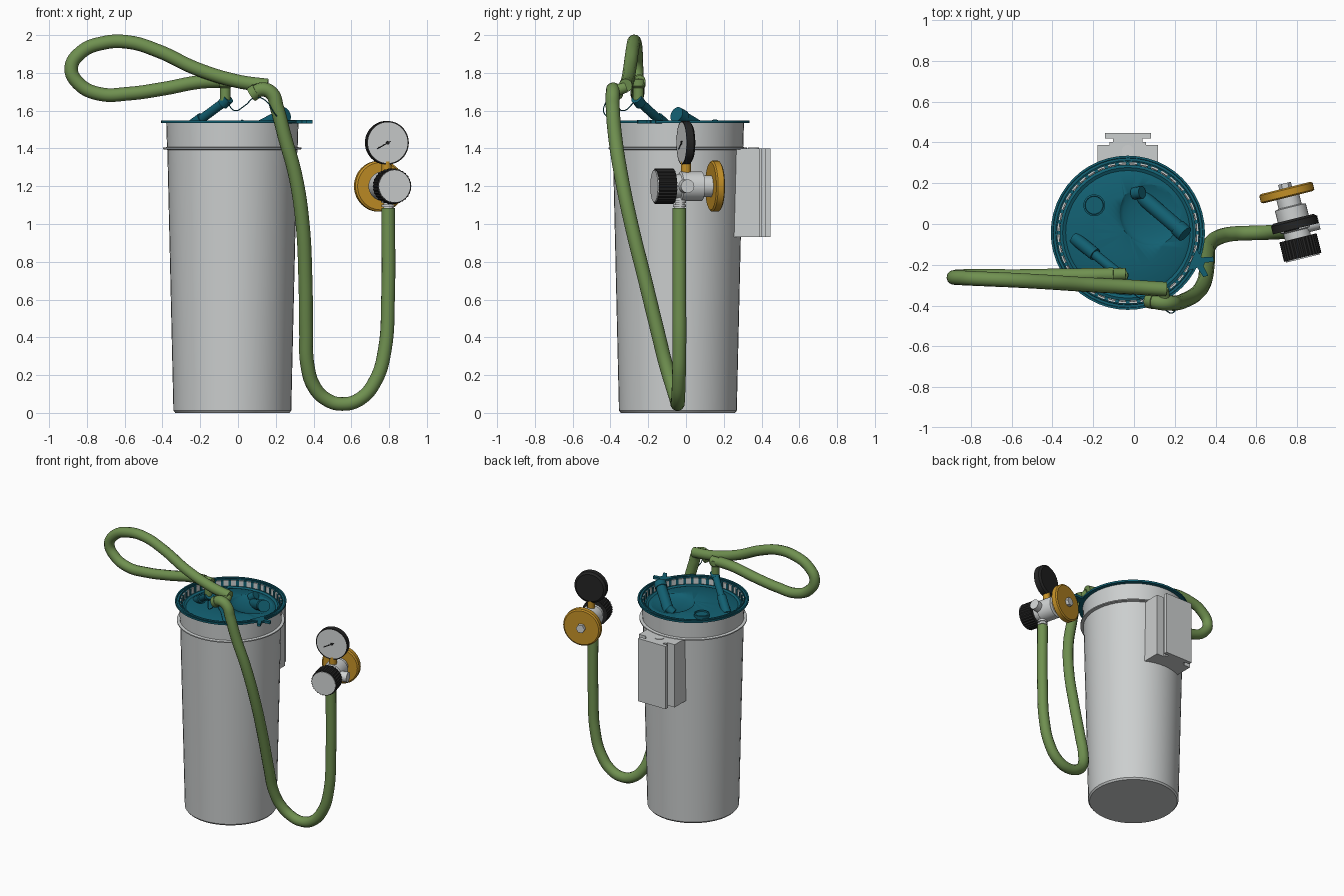
import bpy, bmesh, math
from mathutils import Vector

cube = bpy.data.objects.get("Cube")
if cube:
    bpy.data.objects.remove(cube, do_unlink=True)


def material(name, rgb):
    m = bpy.data.materials.new(name)
    m.use_nodes = True
    m.diffuse_color = (*rgb, 1)
    m.node_tree.nodes["Principled BSDF"].inputs["Base Color"].default_value = (*rgb, 1)
    return m


GREY = material("light grey plastic", (0.6, 0.62, 0.62))
STEEL = material("pale metal", (0.63, 0.65, 0.65))
TEAL = material("teal plastic", (0.006, 0.115, 0.165))
GREEN = material("green hose", (0.16, 0.28, 0.08))
GOLD = material("gold", (0.55, 0.28, 0.02))
BLACK = material("black rubber", (0.018, 0.018, 0.018))


def finish(name, bm, mat, smooth=True):
    bmesh.ops.remove_doubles(bm, verts=bm.verts, dist=1e-5)
    bmesh.ops.recalc_face_normals(bm, faces=bm.faces)
    me = bpy.data.meshes.new(name)
    bm.to_mesh(me)
    bm.free()
    ob = bpy.data.objects.new(name, me)
    bpy.context.collection.objects.link(ob)
    me.materials.append(mat)
    select(ob)
    if smooth:
        bpy.ops.object.shade_smooth_by_angle(angle=math.radians(35))
    return ob


def select(ob):
    bpy.ops.object.select_all(action='DESELECT')
    ob.select_set(True)
    bpy.context.view_layer.objects.active = ob


def lathe(name, profile, mat, origin=(0, 0, 0), axis=(0, 0, 1), seg=32, flute=1.0, closed=False):
    """Revolve (radius, height) points about an axis; flute shrinks every other column."""
    bm = bmesh.new()
    q = Vector(axis).to_track_quat('Z', 'Y')
    rings = []
    for r, h in profile:
        ring = []
        for i in range(seg):
            a = math.tau * i / seg
            rr = r * (flute if i % 2 else 1)
            ring.append(bm.verts.new(Vector(origin) + q @ Vector((rr * math.cos(a), rr * math.sin(a), h))))
        rings.append(ring)
    pairs = list(zip(rings, rings[1:]))
    if closed:
        pairs.append((rings[-1], rings[0]))
    for a, b in pairs:
        for i in range(seg):
            j = (i + 1) % seg
            bm.faces.new((a[i], a[j], b[j], b[i]))
    return finish(name, bm, mat)


def rod(name, start, end, r, mat, seg=24, flute=1.0):
    d = Vector(end) - Vector(start)
    n = d.length
    return lathe(name, [(0, 0), (r, 0), (r, n), (0, n)], mat, start, d, seg, flute)


def hose(name, points, r, mat, res=4):
    cu = bpy.data.curves.new(name, 'CURVE')
    cu.dimensions = '3D'
    cu.bevel_depth, cu.bevel_resolution = r, res
    cu.resolution_u, cu.use_fill_caps = 8, True
    sp = cu.splines.new('BEZIER')
    sp.bezier_points.add(len(points) - 1)
    for bp, p in zip(sp.bezier_points, points):
        bp.co = p
        bp.handle_left_type = bp.handle_right_type = 'AUTO'
    ob = bpy.data.objects.new(name, cu)
    bpy.context.collection.objects.link(ob)
    cu.materials.append(mat)
    select(ob)
    bpy.ops.object.convert(target='MESH')
    bpy.ops.object.shade_smooth_by_angle(angle=math.radians(40))
    return ob


def extrude(name, outline, z0, z1, mat):
    bm = bmesh.new()
    face = bm.faces.new([bm.verts.new((x, y, z0)) for x, y in outline])
    out = bmesh.ops.extrude_face_region(bm, geom=[face])
    for v in out["geom"]:
        if isinstance(v, bmesh.types.BMVert):
            v.co.z = z1
    return finish(name, bm, mat, False)


CX, CY = -0.03, -0.043
C = (CX, CY, 0)

# Canister with moulded collar and open recessed top
lathe("canister", [(0, 0), (.302, 0), (.312, .012), (.344, 1.393), (.366, 1.396), (.366, 1.404),
                   (.346, 1.407), (.35, 1.537), (.338, 1.537), (.336, 1.45), (0, 1.45)], GREY, C, seg=48)

# Lid: outer rim, recessed domed floor with a hollow, small ribs round the wall
lathe("lid_rim", [(.346, 1.534), (.378, 1.534), (.378, 1.548), (.368, 1.548), (.366, 1.542),
                  (.354, 1.542), (.352, 1.549), (.346, 1.549)], TEAL, C, seg=48, closed=True)
lid = lathe("lid_floor", [(0, 1.46), (.334, 1.46), (.334, 1.497), (.32, 1.502), (.305, 1.494), (.29, 1.5),
                          (.18, 1.515), (0, 1.522)], TEAL, C, seg=48)
bowl = [(.165 * math.sin(a), -.04 * math.cos(a)) for a in (math.pi * i / 12 for i in range(13))]
cutter = lathe("hollow_cutter", bowl, TEAL, (.09, .055, 1.525))
cutter.hide_render = True
mod = lid.modifiers.new("hollow", 'BOOLEAN')
mod.operation, mod.object, mod.solver = 'DIFFERENCE', cutter, 'EXACT'
select(lid)
bpy.ops.object.modifier_apply(modifier=mod.name)
bpy.data.objects.remove(cutter, do_unlink=True)

bm = bmesh.new()
for i in range(40):
    a = math.tau * i / 40
    made = bmesh.ops.create_cube(bm, size=1)["verts"]
    for v in made:
        x, y = .339 + v.co.x * .016, v.co.y * .018
        v.co = (CX + x * math.cos(a) - y * math.sin(a), CY + x * math.sin(a) + y * math.cos(a),
                1.519 + v.co.z * .042)
finish("lid_ribs", bm, TEAL, False)

# Lid ports
lathe("small_port", [(0, 0), (.053, 0), (.053, .028), (.045, .03), (.043, .02), (0, .02)], TEAL, (-.195, .092, 1.5))
rod("pour_spout", (.02, .15, 1.46), (.235, -.035, 1.572), .037, TEAL)
rod("pour_spout_cap", (.215, -.018, 1.562), (.25, -.05, 1.58), .042, TEAL)
rod("spout_tab", (.0, .15, 1.5), (.04, .155, 1.53), .03, TEAL, 12)
rod("suction_port", (-.29, -.07, 1.485), (-.06, -.255, 1.655), .024, TEAL)
rod("suction_port_base", (-.29, -.07, 1.485), (-.19, -.15, 1.559), .032, TEAL)
rod("suction_port_tip", (-.08, -.24, 1.635), (-.05, -.262, 1.665), .03, TEAL)

# Hose clip on the rim
out = Vector((.92, -.39, 0)).normalized()
side = Vector((-out.y, out.x, 0))
base = Vector((CX, CY, 0)) + out * .36
clip = [(-.02, -.06), (.02, -.025), (.065, -.055), (.085, -.04), (.045, -.005), (.045, .012),
        (.085, .035), (.07, .055), (.02, .03), (-.02, .06)]
extrude("hose_clip", [(base + out * u + side * v)[:2] for u, v in clip], 1.533, 1.551, TEAL)

# Wall bracket: back plate, neck and outer rail as one extrusion mirrored about the middle
half = [(.148, .24), (.148, .388), (.09, .388), (.09, .402), (.072, .402), (.072, .42), (.113, .42), (.113, .447)]
extrude("wall_bracket", [(CX + x, y) for x, y in half] + [(CX - x, y) for x, y in reversed(half)],
        .93, 1.40, GREY)
lathe("bracket_hole_ring", [(0, 0), (.03, 0), (.03, .004), (0, .004)], STEEL, (CX, .357, 1.4))

# Looped upper hose
hose("loop_hose", [(-.1, -.25, 1.757), (-.2, -.252, 1.752), (-.4, -.255, 1.715), (-.58, -.258, 1.69),
                   (-.73, -.257, 1.688), (-.84, -.258, 1.74), (-.883, -.262, 1.825), (-.83, -.265, 1.91),
                   (-.72, -.27, 1.957), (-.58, -.276, 1.963), (-.42, -.285, 1.915), (-.22, -.298, 1.822),
                   (0, -.31, 1.755), (.157, -.32, 1.733)], .036, GREEN)
rod("loop_hose_sleeve", (-.175, -.25, 1.752), (-.04, -.245, 1.757), .03, GREEN)
lathe("hose_elbow", [(0, 0), (.028, 0), (.028, .065), (.038, .075), (.038, .11), (0, .125)],
      GREEN, (-.068, -.252, 1.655))

# Long hose down to the floor and up to the regulator
hose("long_hose", [(.085, -.375, 1.695), (.13, -.385, 1.713), (.18, -.388, 1.69), (.205, -.388, 1.62),
                   (.245, -.376, 1.47), (.305, -.342, 1.25), (.342, -.29, 1.0), (.357, -.216, .7),
                   (.361, -.15, .43), (.368, -.105, .25), (.405, -.07, .135), (.47, -.05, .07), (.55, -.045, .047),
                   (.645, -.042, .073), (.73, -.038, .175), (.778, -.035, .34), (.794, -.035, .6),
                   (.795, -.035, 1.085)], .037, GREEN)
rod("long_hose_cuff", (.07, -.372, 1.685), (.1, -.378, 1.705), .04, GREEN)
rod("hose_joint", (.14, -.32, 1.725), (.15, -.385, 1.7), .03, GREEN)
hose("tether_wire", [(-.06, -.27, 1.65), (-.015, -.33, 1.6), (.04, -.37, 1.63), (.09, -.39, 1.67),
                     (.15, -.42, 1.65), (.19, -.435, 1.59), (.215, -.4, 1.56)], .003, TEAL, 1)

# Regulator, built along a front-facing axis
F = Vector((.24, -.97, 0)).normalized()
R = Vector((.97, .24, 0)).normalized()
O = Vector((.787, 0, 1.2))
lathe("regulator_body", [(0, -.15), (.058, -.15), (.058, -.09), (.078, -.085), (.078, .03),
                         (.065, .035), (.065, .09), (0, .09)], STEEL, O, F)
lathe("gold_wheel", [(0, -.182), (.125, -.182), (.135, -.175), (.135, -.142), (.125, -.135), (0, -.135)],
      GOLD, O, F, 48)
rod("wheel_hub", O - F * .205, O - F * .17, .032, STEEL, 6)
rod("control_knob", O + F * .07, O + F * .168, .094, BLACK, 60, .95)
lathe("knob_face", [(0, 0), (.085, 0), (.085, .008), (0, .008)], STEEL, O + F * .166, F)
rod("side_port", O + R * .05 + F * .02, O + R * .118 + F * .02, .036, STEEL)
rod("hose_tail", (.795, -.035, 1.07), (.795, -.03, 1.18), .026, STEEL)
for z in (1.09, 1.112):
    rod("tail_collar", (.795, -.035, z), (.795, -.035, z + .014), .034, STEEL)

# Pressure gauge
G = O + Vector((0, 0, .23))
rod("gauge_stem", O + Vector((0, 0, .06)), G - Vector((0, 0, .1)), .026, GOLD, 12)
lathe("gauge_case", [(0, -.026), (.1, -.026), (.115, -.015), (.115, .024), (.108, .024), (.107, .018), (0, .018)],
      BLACK, G, F, 48)
lathe("gauge_dial", [(0, 0), (.108, 0), (.108, .006), (0, .006)], STEEL, G + F * .018, F, 48)
up = Vector((0, 0, 1))
dial = G + F * .025
rod("gauge_needle", dial - R * .058 - up * .032, dial + R * .015 + up * .008, .0035, BLACK, 6)
rod("needle_hub", dial - F * .004, dial + F * .004, .009, BLACK, 12)
